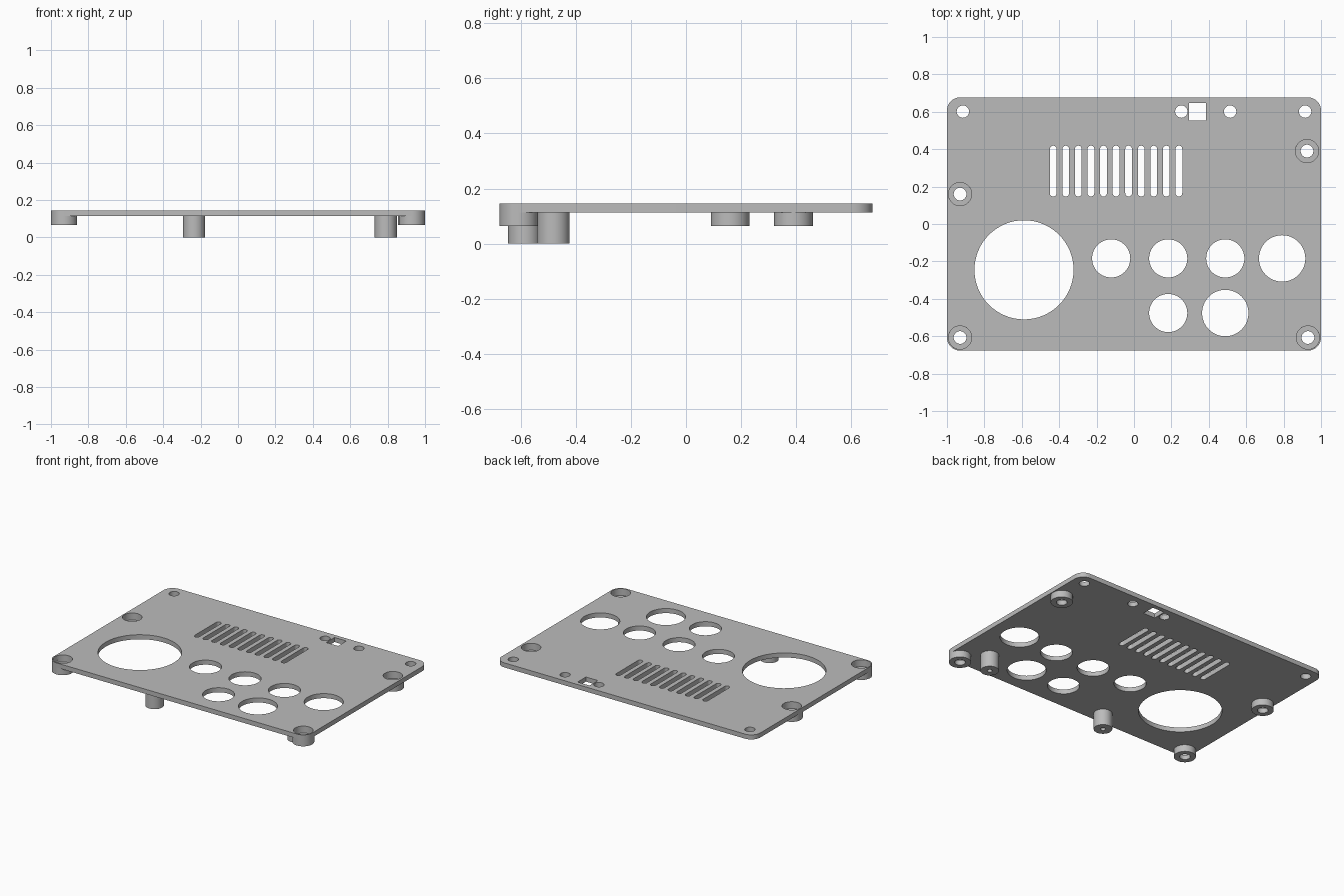
import bpy, bmesh
from math import cos, sin, pi, radians
from mathutils import Vector

cube = bpy.data.objects.get("Cube")
if cube:
    bpy.data.objects.remove(cube, do_unlink=True)

TOP, UNDER, BOSS_Z = 0.145, 0.113, 0.065

grey = bpy.data.materials.new("Panel Grey")
grey.use_nodes = True
colour = (0.5, 0.5, 0.5, 1)
grey.diffuse_color = colour
grey.node_tree.nodes["Principled BSDF"].inputs["Base Color"].default_value = colour


def finish(name, bm):
    """Turn a bmesh into a named, welded, smooth-shaded object."""
    bmesh.ops.remove_doubles(bm, verts=bm.verts, dist=1e-5)
    bmesh.ops.recalc_face_normals(bm, faces=bm.faces)
    mesh = bpy.data.meshes.new(name)
    bm.to_mesh(mesh)
    bm.free()
    mesh.materials.clear()
    mesh.materials.append(grey)
    obj = bpy.data.objects.new(name, mesh)
    bpy.context.collection.objects.link(obj)
    bpy.ops.object.select_all(action='DESELECT')
    obj.select_set(True)
    bpy.context.view_layer.objects.active = obj
    bpy.ops.object.shade_smooth_by_angle(angle=radians(30))
    return obj


def rounded_rect(cx, cy, hx, hy, r, steps=12):
    """Outline of a rounded rectangle; a circle when hx = hy = r."""
    pts = []
    for q, (sx, sy) in enumerate([(1, 1), (-1, 1), (-1, -1), (1, -1)]):
        for i in range(steps + 1):
            a = (q + i / steps) * pi / 2
            p = Vector((cx + sx * (hx - r) + r * cos(a),
                        cy + sy * (hy - r) + r * sin(a), 0))
            if not pts or (p - pts[-1]).length > 1e-5:
                pts.append(p)
    if (pts[0] - pts[-1]).length < 1e-5:
        pts.pop()
    return pts


def circle(x, y, r):
    return rounded_rect(x, y, r, r, r, 16)


def lathe(name, x, y, profile, closed):
    """Revolve an (r, z) profile around a vertical axis at x, y."""
    bm = bmesh.new()
    vs = [bm.verts.new((r, 0, z)) for r, z in profile]
    edges = [bm.edges.new(p) for p in zip(vs, vs[1:])]
    if closed:
        edges.append(bm.edges.new((vs[-1], vs[0])))
    bmesh.ops.spin(bm, geom=vs + edges, cent=(0, 0, 0), axis=(0, 0, 1),
                   angle=2 * pi, steps=48, use_merge=True)
    bmesh.ops.dissolve_degenerate(bm, dist=1e-6, edges=bm.edges)
    bmesh.ops.translate(bm, verts=bm.verts, vec=(x, y, 0))
    return finish(name, bm)


bosses = {"front_right": (-0.93, -0.607), "front_left": (0.93, -0.607),
          "side_right": (-0.93, 0.16), "side_left": (0.925, 0.39)}

# Panel outline and its openings
outlines = [rounded_rect(0, 0, 1, 0.677, 0.07)]
outlines.append(circle(-0.588, -0.245, 0.265))                 # speaker opening
for x, y in [(-0.122, -0.184), (0.183, -0.184), (0.488, -0.184), (0.183, -0.476)]:
    outlines.append(circle(x, y, 0.102))                       # small round openings
for x, y in [(0.792, -0.184), (0.488, -0.476)]:
    outlines.append(circle(x, y, 0.124))                       # larger round openings
for x in (-0.915, 0.253, 0.514, 0.915):
    outlines.append(circle(x, 0.601, 0.033))                   # rear screw holes
for x, y in bosses.values():
    outlines.append(circle(x, y, 0.062))                       # counterbores
for i in range(11):
    outlines.append(rounded_rect(-0.432 + i * 0.0672, 0.283, 0.018, 0.136, 0.018))  # vents
outlines.append([Vector((0.34 + sx * 0.046, 0.6 + sy * 0.046, 0))
                 for sx, sy in [(1, 1), (-1, 1), (-1, -1), (1, -1)]])  # square window

# Panel: filled flat curve with thickness, turned into a mesh
curve = bpy.data.curves.new("panel_outline", 'CURVE')
curve.dimensions = '2D'
curve.fill_mode = 'BOTH'
curve.extrude = (TOP - UNDER) / 2
for pts in outlines:
    spline = curve.splines.new('POLY')
    spline.points.add(len(pts) - 1)
    for point, p in zip(spline.points, pts):
        point.co = (p.x, p.y, 0, 1)
    spline.use_cyclic_u = True
helper = bpy.data.objects.new("panel_outline", curve)
bpy.context.collection.objects.link(helper)
bpy.context.view_layer.update()
flat = bpy.data.meshes.new_from_object(
    helper.evaluated_get(bpy.context.evaluated_depsgraph_get()))
bm = bmesh.new()
bm.from_mesh(flat)
bmesh.ops.translate(bm, verts=bm.verts, vec=(0, 0, (TOP + UNDER) / 2))
bpy.data.objects.remove(helper, do_unlink=True)
finish("panel", bm)

# Counterbored screw bosses under the panel
for name, (x, y) in bosses.items():
    lathe("screw_boss_" + name, x, y,
          [(0.034, BOSS_Z), (0.07, BOSS_Z), (0.07, UNDER),
           (0.062, UNDER), (0.062, 0.097), (0.034, 0.097)], True)

# Standoff posts with a blind pilot hole
for name, x, y in [("middle", -0.235, -0.586), ("left", 0.79, -0.481)]:
    lathe("standoff_post_" + name, x, y,
          [(0, 0.1), (0.016, 0.1), (0.016, 0), (0.059, 0), (0.059, UNDER)], False)
